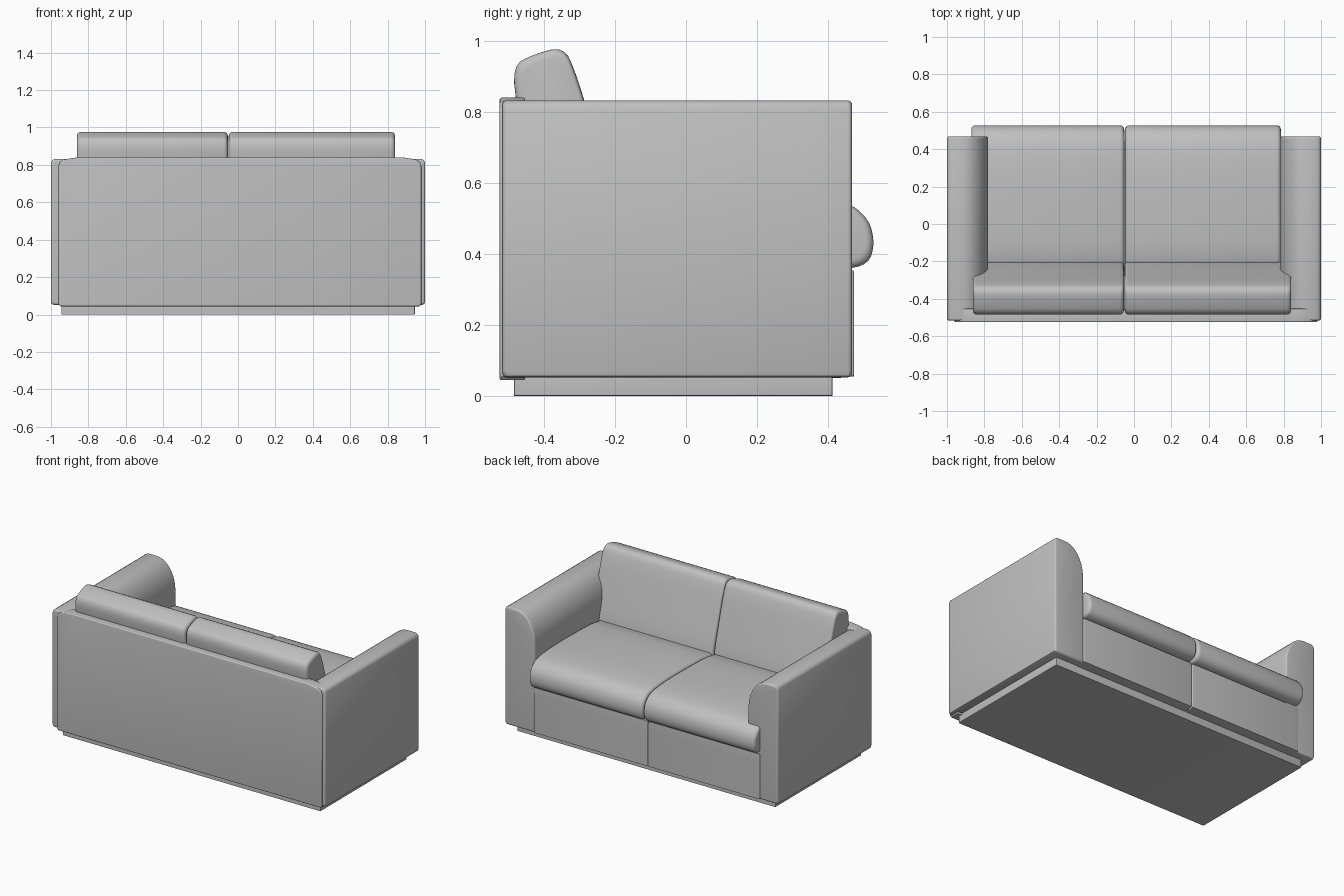
import bpy, bmesh, math

cube = bpy.data.objects.get("Cube")
if cube:
    bpy.data.objects.remove(cube, do_unlink=True)

GREY = (0.53, 0.53, 0.53, 1)
fabric = bpy.data.materials.new("grey fabric")
fabric.use_nodes = True
fabric.diffuse_color = GREY
fabric.node_tree.nodes["Principled BSDF"].inputs["Base Color"].default_value = GREY


def soften(points, rounds=2):
    """Round a closed outline by cutting its corners."""
    for _ in range(rounds):
        cut = []
        for i, (u, v) in enumerate(points):
            s, t = points[(i + 1) % len(points)]
            cut += [(u * .75 + s * .25, v * .75 + t * .25),
                    (u * .25 + s * .75, v * .25 + t * .75)]
        points = cut
    return points


def loft(name, profile, axis, start, end, r, steps=4):
    """Sweep an outline along x or y, with ends rounded by radius r."""
    us, vs = zip(*profile)
    cu, cv = (min(us) + max(us)) / 2, (min(vs) + max(vs)) / 2
    hu, hv = max(us) - cu, max(vs) - cv
    angles = [math.pi / 2 * i / steps for i in range(steps + 1)]
    ends = [(r * (1 - math.sin(a)), r * (1 - math.cos(a))) for a in angles]
    rings = [(start + o, inset) for inset, o in [(e[0], e[1]) for e in ends][::1]]
    rings = [(start + r * (1 - math.sin(a)), r * (1 - math.cos(a))) for a in reversed(angles)]
    rings = [(p, i) for p, i in sorted(rings)]
    rings += [(start + end - p, i) for p, i in reversed(rings)]
    bm = bmesh.new()
    loops = []
    for pos, inset in rings:
        loop = []
        for u, v in profile:
            a = cu + (u - cu) * (hu - inset) / hu
            z = cv + (v - cv) * (hv - inset) / hv
            loop.append(bm.verts.new((pos, a, z) if axis == "x" else (a, pos, z)))
        loops.append(loop)
    n = len(profile)
    for p, q in zip(loops, loops[1:]):
        for i in range(n):
            j = (i + 1) % n
            bm.faces.new((p[i], p[j], q[j], q[i]))
    bm.faces.new(loops[0])
    bm.faces.new(loops[-1])
    bmesh.ops.recalc_face_normals(bm, faces=bm.faces)
    mesh = bpy.data.meshes.new(name)
    bm.to_mesh(mesh)
    bm.free()
    for face in mesh.polygons:
        face.use_smooth = True
    mesh.set_sharp_from_angle(angle=math.radians(40))
    mesh.materials.append(fabric)
    obj = bpy.data.objects.new(name, mesh)
    bpy.context.collection.objects.link(obj)
    return obj


def rect(u0, u1, v0, v1):
    return [(u0, v0), (u1, v0), (u1, v1), (u0, v1)]


# Plinth and hidden frame
loft("plinth", rect(-.485, .413, 0, .07), "x", -.945, .945, .004)
loft("base_frame", rect(-.5, .44, .052, .38), "x", -.9, .9, .01)

# Arms: straight outside, top rolling down to the inside
roll = [(.92 - .14 * math.sin(a), .64 + .192 * math.cos(a))
        for a in [math.pi / 2 * i / 10 for i in range(11)]]
outer = [(.985, .052), (.996, .056), (1, .068), (1, .81), (.994, .824), (.98, .832)]
arm = outer + roll + [(.78, .052)]
for side, name in ((1, "left_arm"), (-1, "right_arm")):
    loft(name, [(side * u, v) for u, v in arm], "y", -.517, .468, .012)

# Back panel with eased top corners
panel = [(-.95, .044), (.97, .044), (.98, .055), (.98, .79), (.972, .815), (.945, .83),
         (.88, .84), (-.86, .84), (-.925, .83), (-.952, .815), (-.96, .79), (-.96, .055)]
loft("back_panel", panel, "y", -.525, -.453, .006)

# Cushions and front panels, two of each
seat = soften([(-.3, .36), (.44, .355), (.515, .37), (.532, .43), (.515, .5),
               (.45, .55), (.2, .565), (-.3, .55)])
back = soften([(-.44, .45), (-.475, .8), (-.49, .93), (-.43, .962), (-.345, .985),
               (-.31, .91), (-.265, .76), (-.2, .54), (-.2, .45)])
front = soften([(.3, .05), (.474, .05), (.474, .07), (.474, .2), (.474, .33),
                (.472, .36), (.3, .36)], 1)
for name, x0, x1, back0, back1 in (("right", -.87, -.052, -.862, -.054),
                                   ("left", -.048, .785, -.05, .84)):
    loft(name + "_seat_cushion", seat, "x", x0, x1, .022)
    loft(name + "_back_cushion", back, "x", back0, back1, .022)
    loft(name + "_front_panel", front, "x", x0, x1, .006)
